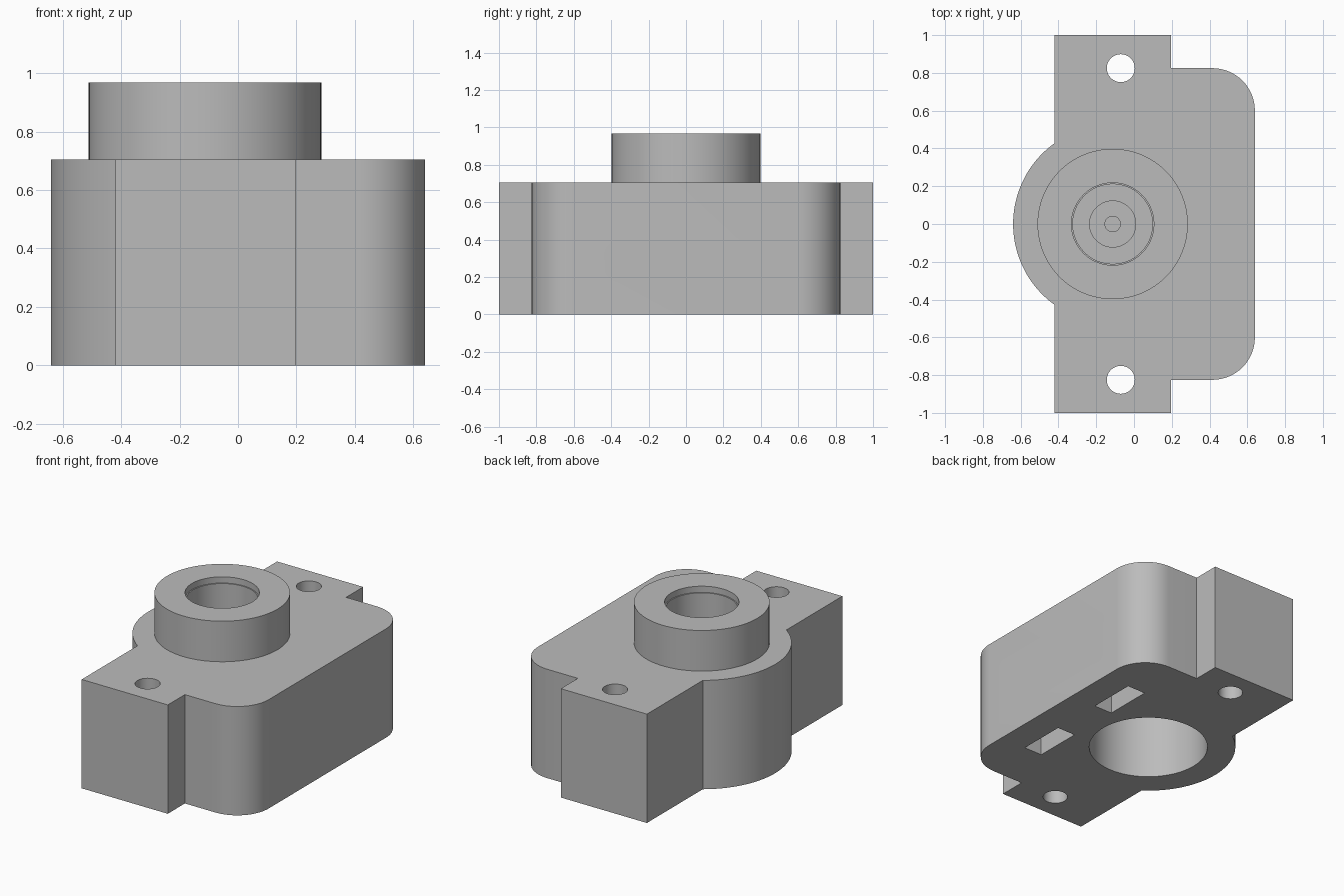
import bpy, bmesh
from math import sin, cos, pi, acos, radians
from mathutils import Matrix

if "Cube" in bpy.data.objects:
    bpy.data.objects.remove(bpy.data.objects["Cube"])

grey = bpy.data.materials.new("plain grey")
grey.use_nodes = True
grey.diffuse_color = (0.5, 0.5, 0.5, 1)
grey.node_tree.nodes["Principled BSDF"].inputs["Base Color"].default_value = (0.5, 0.5, 0.5, 1)

AXIS_X = -0.113     # bore axis
HEIGHT = 0.705      # block top
TOP = 0.968         # collar top


def finish(name, bm):
    bmesh.ops.recalc_face_normals(bm, faces=bm.faces)
    mesh = bpy.data.meshes.new(name)
    bm.to_mesh(mesh)
    bm.free()
    mesh.materials.append(grey)
    obj = bpy.data.objects.new(name, mesh)
    bpy.context.collection.objects.link(obj)
    return obj


def cylinder(name, radius, start, end, x=AXIS_X, y=0.0, along_x=None, sides=96):
    """Upright cylinder from z start to end, or lying along x at height along_x."""
    bm = bmesh.new()
    bmesh.ops.create_cone(bm, cap_ends=True, segments=sides, radius1=radius,
                          radius2=radius, depth=end - start)
    mid = (start + end) / 2
    if along_x is None:
        move = Matrix.Translation((x, y, mid))
    else:
        move = Matrix.Translation((mid, y, along_x)) @ Matrix.Rotation(pi / 2, 4, 'Y')
    bm.transform(move)
    return finish(name, bm)


def box(name, low, high):
    bm = bmesh.new()
    size = [b - a for a, b in zip(low, high)]
    mid = [(a + b) / 2 for a, b in zip(low, high)]
    bmesh.ops.create_cube(bm, size=1, matrix=Matrix.Translation(mid) @ Matrix.Diagonal((*size, 1)))
    return finish(name, bm)


def combine(target, other, operation):
    """Apply a boolean and discard the helper."""
    mod = target.modifiers.new("boolean", 'BOOLEAN')
    mod.operation, mod.object, mod.solver = operation, other, 'EXACT'
    bpy.context.view_layer.update()
    result = target.evaluated_get(bpy.context.evaluated_depsgraph_get())
    mesh = bpy.data.meshes.new_from_object(result)
    target.modifiers.clear()
    target.data = mesh
    bpy.data.objects.remove(other)


def arc(cx, cy, radius, start, end, steps):
    return [(cx + radius * cos(start + (end - start) * i / steps),
             cy + radius * sin(start + (end - start) * i / steps)) for i in range(steps + 1)]


# Block outline: rounded corner, ear and round nose, mirrored front to back
ear_back, nose = -0.42, 0.527
angle = acos((ear_back - AXIS_X) / nose)
half = arc(0.415, 0.6, 0.225, 0, pi / 2, 16)
half += [(0.197, 0.825), (0.197, 1), (ear_back, 1)]
half += arc(AXIS_X, 0, nose, angle, pi, 24)
outline = half + [(x, -y) for x, y in reversed(half[:-1])]
bm = bmesh.new()
face = bm.faces.new([bm.verts.new((x, y, 0)) for x, y in outline])
lifted = bmesh.ops.extrude_face_region(bm, geom=[face])["geom"]
bmesh.ops.translate(bm, vec=(0, 0, HEIGHT), verts=[v for v in lifted if isinstance(v, bmesh.types.BMVert)])
block = finish("mounting_block", bm)

# Raised collar
combine(block, cylinder("collar", 0.398, HEIGHT - 0.1, TOP), 'UNION')

# Stepped bore from above, wide socket from below
cutters = [
    cylinder("collar_mouth", 0.218, TOP - 0.04, TOP + 0.1),
    cylinder("collar_bore", 0.211, 0.64, TOP + 0.05),
    cylinder("bore_recess", 0.122, 0.6, 0.8),
    cylinder("bore_centre", 0.041, 0.56, 0.8, sides=32),
    cylinder("lower_socket", 0.358, -0.1, 0.5),
]
# Ear holes, side screw holes and nut slots on both sides
for side in (-1, 1):
    cutters += [
        cylinder("ear_hole", 0.074, -0.1, 0.8, x=-0.07, y=side * 0.825, sides=48),
        cylinder("screw_hole", 0.094, 0.2, 0.8, y=side * 0.33, along_x=0.28, sides=48),
        box("nut_slot", (0.325, side * 0.33 - 0.157, -0.1), (0.455, side * 0.33 + 0.157, 0.44)),
    ]
for cutter in cutters:
    combine(block, cutter, 'DIFFERENCE')

# Smooth round walls, sharp edges kept
bpy.ops.object.select_all(action='DESELECT')
block.select_set(True)
bpy.context.view_layer.objects.active = block
bpy.ops.object.shade_smooth_by_angle(angle=radians(25))
